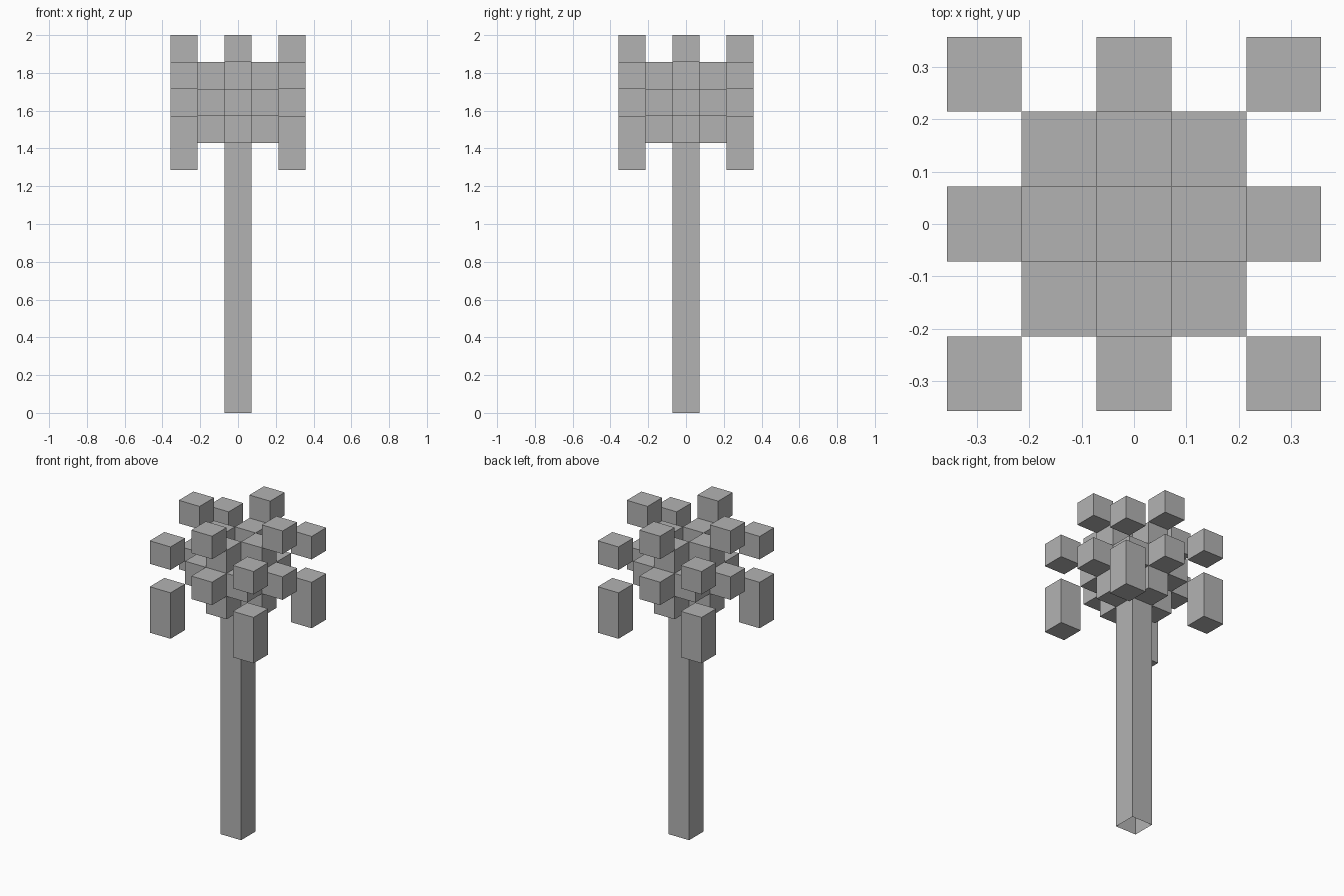
import bpy
import bmesh
from mathutils import Matrix, Vector

if "Cube" in bpy.data.objects:
    bpy.data.objects.remove(bpy.data.objects["Cube"], do_unlink=True)

U = 1 / 7  # block size

grey = bpy.data.materials.new("plain_grey")
grey.use_nodes = True
colour = (0.45, 0.45, 0.45, 1)
grey.diffuse_color = colour
grey.node_tree.nodes["Principled BSDF"].inputs["Base Color"].default_value = colour


def blocks(name, cells, level, height=1, open_bottom=False):
    """One object made of equal boxes at the given grid cells."""
    bm = bmesh.new()
    for x, y in cells:
        place = Matrix.Translation(Vector((x, y, level + height / 2)) * U)
        size = Matrix.Diagonal((U, U, U * height, 1))
        bmesh.ops.create_cube(bm, size=1, matrix=place @ size)
    if open_bottom:
        bm.normal_update()
        under = [f for f in bm.faces if f.normal.z < -0.5]
        bmesh.ops.delete(bm, geom=under, context="FACES_ONLY")
    mesh = bpy.data.meshes.new(name)
    bm.to_mesh(mesh)
    bm.free()
    mesh.materials.append(grey)
    obj = bpy.data.objects.new(name, mesh)
    bpy.context.collection.objects.link(obj)
    return obj


def straight(r):
    return [(r, 0), (-r, 0), (0, r), (0, -r)]


def diagonal(r):
    return [(x, y) for x in (-r, r) for y in (-r, r)]


# Trunk, open underneath
blocks("trunk", [(0, 0)], 0, 12, open_bottom=True)

# Straight fronds, two tiers stepping up and outward
for tier, level in (("lower", 10), ("upper", 12)):
    blocks(tier + "_frond_base", straight(1), level)
    blocks(tier + "_frond_tip", straight(2), level + 1)

# Diagonal fronds with hanging ends
blocks("diagonal_frond_base", diagonal(1), 11)
blocks("diagonal_frond_tip", diagonal(2), 12)
blocks("hanging_frond_end", diagonal(2), 9, 2)
